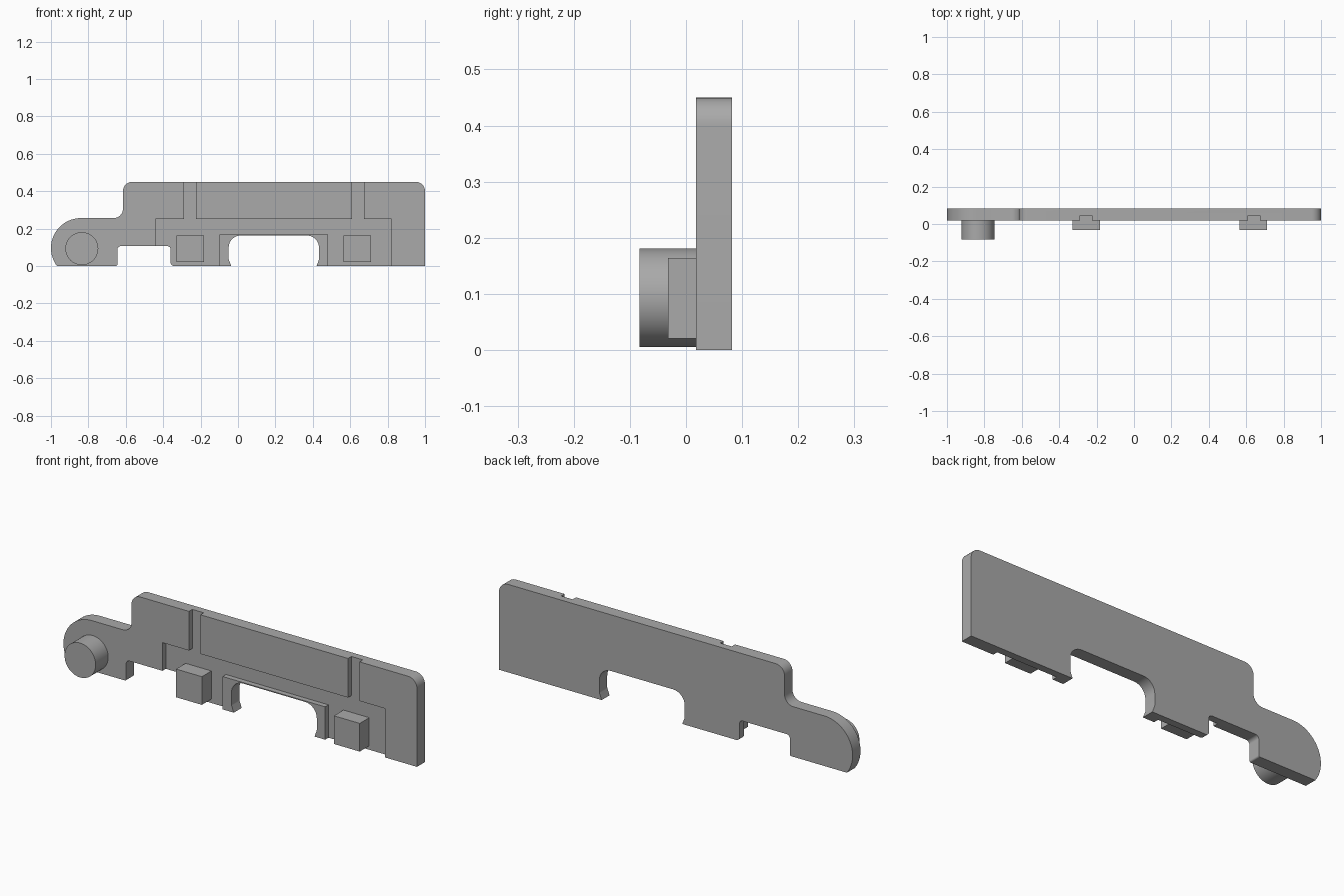
import bpy, bmesh, math
from mathutils import Vector

if "Cube" in bpy.data.objects:
    bpy.data.objects.remove(bpy.data.objects["Cube"], do_unlink=True)

grey = bpy.data.materials.new("light_grey")
grey.use_nodes = True
grey.diffuse_color = (0.4, 0.4, 0.4, 1)
grey.node_tree.nodes["Principled BSDF"].inputs["Base Color"].default_value = (0.4, 0.4, 0.4, 1)

FRONT, FLOOR, BACK = 0.018, 0.045, 0.082


def rounded(corners, steps=8):
    """Outline from (x, z, radius) corners; a zero radius keeps the corner sharp."""
    out = []
    for i, (x, z, r) in enumerate(corners):
        p = Vector((x, z))
        if r == 0:
            out.append(p)
            continue
        a = (Vector(corners[i - 1][:2]) - p).normalized()
        b = (Vector(corners[(i + 1) % len(corners)][:2]) - p).normalized()
        half = a.angle(b) / 2
        centre = p + (a + b).normalized() * r / math.sin(half)
        start = p + a * r / math.tan(half) - centre
        end = p + b * r / math.tan(half) - centre
        sweep = start.angle(end)
        for k in range(steps + 1):
            t = k / steps
            out.append(centre + (start * math.sin((1 - t) * sweep)
                                 + end * math.sin(t * sweep)) / math.sin(sweep))
    return out


def prism(name, outline, y0, y1):
    """Extrude an x-z outline between two depths."""
    bm = bmesh.new()
    face = bm.faces.new([bm.verts.new((x, y0, z)) for x, z in outline])
    new = bmesh.ops.extrude_face_region(bm, geom=[face])["geom"]
    bmesh.ops.translate(bm, vec=(0, y1 - y0, 0),
                        verts=[v for v in new if isinstance(v, bmesh.types.BMVert)])
    bmesh.ops.recalc_face_normals(bm, faces=bm.faces)
    mesh = bpy.data.meshes.new(name)
    bm.to_mesh(mesh)
    bm.free()
    mesh.materials.append(grey)
    obj = bpy.data.objects.new(name, mesh)
    bpy.context.collection.objects.link(obj)
    return obj


def activate(obj):
    bpy.ops.object.select_all(action="DESELECT")
    obj.select_set(True)
    bpy.context.view_layer.objects.active = obj


def disc(x, z, r, start, end, steps):
    angles = [math.radians(start + (end - start) * k / steps) for k in range(steps + 1)]
    return [(x + r * math.cos(a), z + r * math.sin(a)) for a in angles]


# Plate outline: round nose, stepped top, arch and notch along the bottom
nose = [(x, z, 0) for x, z in disc(-0.84, 0.096, 0.16, 217, 90, 28)]
top = [(-0.615, 0.256, 0.05), (-0.615, 0.45, 0.05), (1, 0.45, 0.05), (1, 0, 0)]
arch = [(0.42, 0, 0), (0.433, 0.035, 0.02), (0.433, 0.163, 0.065),
        (-0.05, 0.163, 0.065), (-0.05, 0.035, 0.02), (-0.036, 0, 0)]
notch = [(-0.36, 0, 0.018), (-0.36, 0.106, 0.018),
         (-0.645, 0.106, 0.018), (-0.645, 0, 0.008)]
plate = prism("plate", rounded(nose + top + arch + notch), FRONT, BACK)

# Recess in the front: wide band, two channels to the top, raised rim round the arch
recess = [(-0.44, -0.1), (-0.44, 0.25), (-0.29, 0.25), (-0.29, 0.6), (-0.225, 0.6),
          (-0.225, 0.25), (0.61, 0.25), (0.61, 0.6), (0.675, 0.6), (0.675, 0.25),
          (0.82, 0.25), (0.82, -0.1), (0.48, -0.1), (0.48, 0.168), (-0.1, 0.168), (-0.1, -0.1)]
cutter = prism("recess_cutter", recess, -0.1, FLOOR)
cutter.hide_render = True
cut = plate.modifiers.new("recess", "BOOLEAN")
cut.operation = "DIFFERENCE"
cut.solver = "EXACT"
cut.object = cutter
activate(plate)
bpy.ops.object.modifier_apply(modifier=cut.name)
bpy.data.objects.remove(cutter, do_unlink=True)
bpy.ops.object.shade_smooth_by_angle(angle=math.radians(30))

# Round pin on the nose
pin = prism("pin", disc(-0.835, 0.093, 0.088, 0, 352.5, 47), -0.083, FRONT)
activate(pin)
bpy.ops.object.shade_smooth_by_angle(angle=math.radians(30))

# Two square pegs standing in the recess
for name, x in (("right_peg", -0.328), ("left_peg", 0.565)):
    prism(name, [(x, 0.02), (x + 0.146, 0.02), (x + 0.146, 0.164), (x, 0.164)], -0.032, FLOOR)
